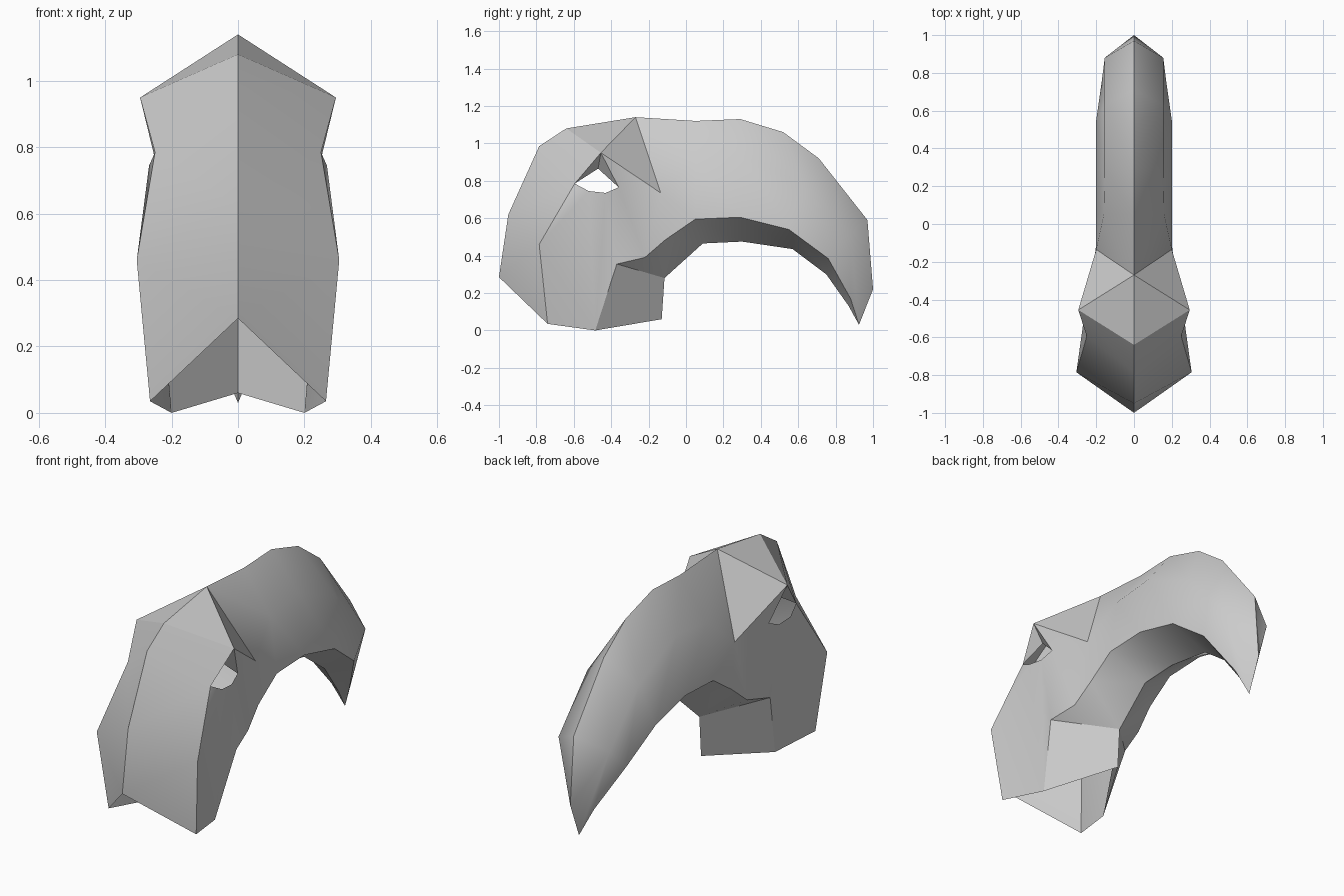
import bpy
import bmesh

# Remove the default cube only
cube = bpy.data.objects.get("Cube")
if cube:
    bpy.data.objects.remove(cube, do_unlink=True)

# Single grey surface
grey = bpy.data.materials.new("plain grey")
grey.use_nodes = True
grey_colour = (0.6, 0.6, 0.6, 1)
grey.diffuse_color = grey_colour
grey.node_tree.nodes["Principled BSDF"].inputs["Base Color"].default_value = grey_colour

bm = bmesh.new()


def point(x, y, z):
    """Add one vertex of the half shell."""
    return bm.verts.new((x, y, z))


def centre_line(*profile):
    """Add a line of vertices on the symmetry plane from (y, z) pairs."""
    return [point(0, y, z) for y, z in profile]


def panel(*corners):
    """Add a face, dropping repeated corners and skipping slivers."""
    unique = list(dict.fromkeys(corners))
    if len(unique) > 2:
        bm.faces.new(unique)


def loft(upper, lower):
    """Bridge two lines with the same number of stations."""
    for i in range(len(upper) - 1):
        panel(upper[i], lower[i], lower[i + 1], upper[i + 1])


# Head landmarks on the model's left half
front_ridge = centre_line((-1, .285), (-.95, .62), (-.785, .985), (-.64, 1.08))
brow_top = front_ridge[-1]
crown = point(0, -.27, 1.14)
brow_tip = point(.295, -.455, .95)
brow_back = point(.2, -.135, .735)
cheek = point(.305, -.785, .46)
jaw_front = point(.265, -.74, .035)
jaw_back = point(.2, -.485, 0)
jaw_notch = point(.25, -.37, .355)
neck_side = point(.215, -.22, .39)
neck_rear = point(.2, -.11, .485)

# Eye opening landmarks
eye_front = point(.25, -.595, .785)
eye_top = point(.22, -.47, .865)
eye_rear = point(.25, -.36, .765)
lid_front = point(.268, -.52, .745)
lid_rear = point(.262, -.43, .735)

# Tail lines, running from the head to the tip
tip = point(0, .925, .03)
ridge = [crown] + centre_line((.05, 1.12), (.29, 1.13), (.52, 1.06),
                              (.71, .92), (.97, .59), (1, .22)) + [tip]
flank_near = point(.16, .05, .9)
flank_mid = point(.155, .3, .93)
flank_far = point(.155, .63, .78)
flank_end = point(.155, .88, .51)
flank = [brow_back, flank_near, flank_mid, flank_far, flank_far,
         flank_end, flank_end, tip]
edge_far = point(.2, .55, .54)
edge = [neck_rear, point(.2, .05, .595), point(.2, .29, .605), edge_far,
        edge_far, point(.17, .76, .385), point(.06, .88, .17), tip]
throat = point(0, -.115, .28)
keel_far = point(0, .57, .435)
keel = [throat, *centre_line((.09, .465), (.3, .475)), keel_far, keel_far,
        *centre_line((.75, .3), (.87, .13)), tip]

# Front of the head
loft(front_ridge, [jaw_front, cheek, eye_front, brow_tip])

# Brow and the recess beneath it
panel(brow_top, brow_tip, crown)
panel(crown, brow_tip, brow_back)
panel(eye_front, eye_top, brow_tip)
panel(brow_tip, eye_top, eye_rear)
panel(brow_tip, eye_rear, brow_back)

# Side of the head around the eye opening
panel(eye_front, cheek, lid_front)
panel(cheek, jaw_front, jaw_back)
panel(cheek, jaw_back, lid_front)
panel(lid_front, jaw_back, lid_rear)
panel(lid_rear, jaw_back, jaw_notch)
panel(lid_rear, jaw_notch, eye_rear)
panel(eye_rear, jaw_notch, neck_side)
panel(eye_rear, neck_side, brow_back)
panel(brow_back, neck_side, neck_rear)

# Rear jaw plate and the underside of the neck
chin = point(0, -.13, .06)
panel(jaw_back, chin, throat, jaw_notch)
panel(jaw_notch, throat, neck_side)
panel(neck_side, throat, neck_rear)

# Curved tail: top, side and underside
for upper, lower in ((ridge, flank), (flank, edge), (edge, keel)):
    loft(upper, lower)

# Mirror to the other half and weld along the middle
bmesh.ops.mirror(bm, geom=bm.verts[:] + bm.edges[:] + bm.faces[:],
                 axis='X', merge_dist=0)
bmesh.ops.remove_doubles(bm, verts=bm.verts[:], dist=.0005)
bmesh.ops.recalc_face_normals(bm, faces=bm.faces[:])

mesh = bpy.data.meshes.new("mask_shell")
bm.to_mesh(mesh)
bm.free()
mesh.materials.append(grey)
shell = bpy.data.objects.new("mask_shell", mesh)
bpy.context.collection.objects.link(shell)

# Smooth the gentle bends, keep the creases sharp
bpy.ops.object.select_all(action='DESELECT')
shell.select_set(True)
bpy.context.view_layer.objects.active = shell
bpy.ops.object.shade_smooth_by_angle(angle=.55)
